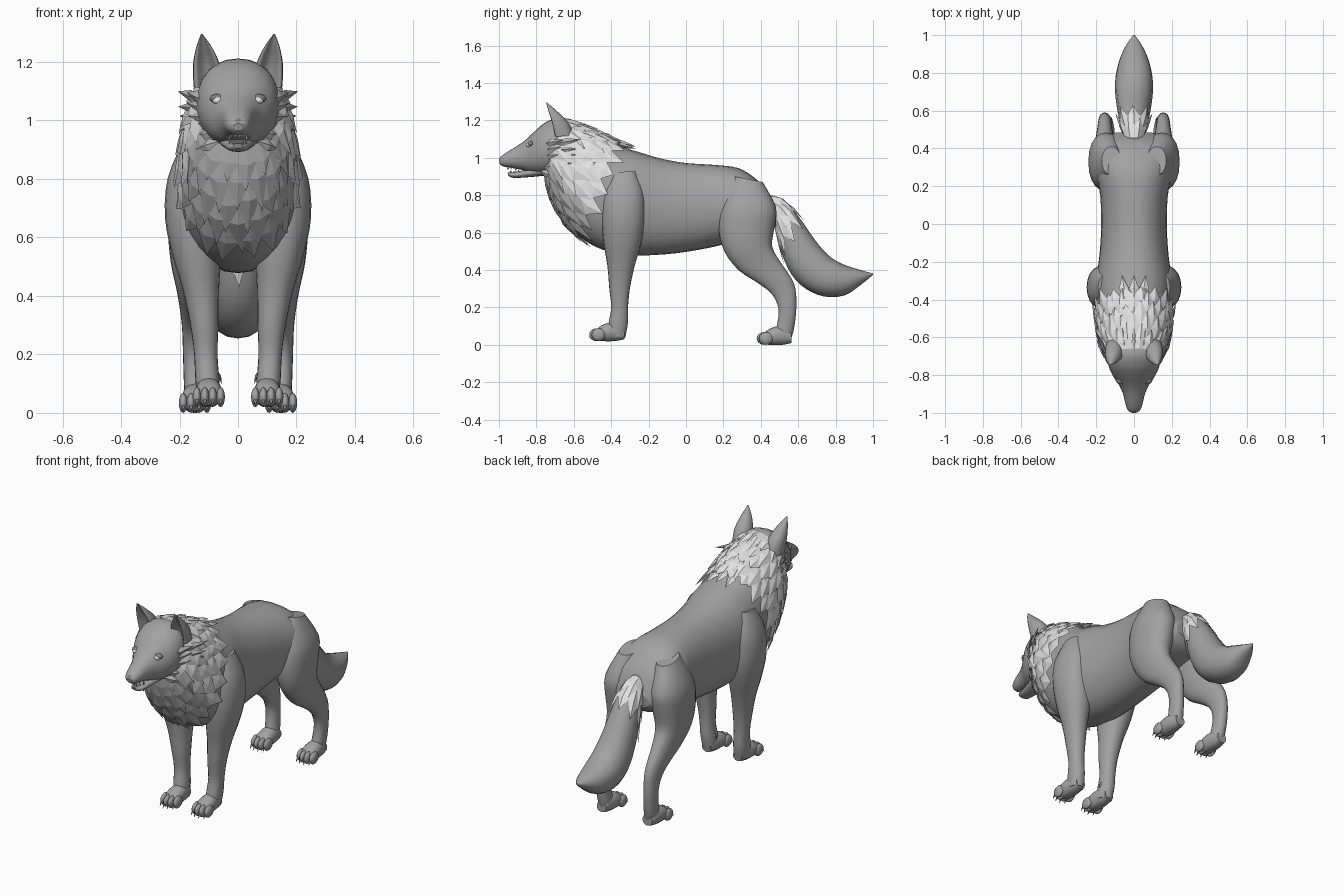
import bpy, bmesh, math, random
from mathutils import Vector, Matrix

if "Cube" in bpy.data.objects:
    bpy.data.objects.remove(bpy.data.objects["Cube"])

random.seed(4)


def mat(name, v):
    m = bpy.data.materials.new(name)
    m.diffuse_color = (v, v, v, 1)
    m.use_nodes = True
    m.node_tree.nodes["Principled BSDF"].inputs["Base Color"].default_value = m.diffuse_color
    return m


FUR = mat("grey fur", 0.36)
LIGHT = mat("pale fur", 0.76)
MID = mat("chest fur", 0.45)
DARK = mat("dark grey", 0.22)


def finish(name, bm, mats, mirror=False, smooth=True):
    bmesh.ops.recalc_face_normals(bm, faces=bm.faces)
    for f in bm.faces:
        f.smooth = smooth and len(f.verts) <= 4
    me = bpy.data.meshes.new(name)
    bm.to_mesh(me)
    bm.free()
    for m in mats:
        me.materials.append(m)
    ob = bpy.data.objects.new(name, me)
    bpy.context.collection.objects.link(ob)
    if mirror:
        ob.modifiers.new("mirror", "MIRROR").use_mirror_merge = False
    return ob


def ring_at(rings, t):
    """Catmull-Rom blend of ring tuples (x, y1, z1, y2, z2, half_width)."""
    n = len(rings) - 1
    i = min(int(t), n - 1)
    u = t - i
    p = [rings[max(0, min(n, i + k))] for k in (-1, 0, 1, 2)]
    return [0.5 * (2 * b + (c - a) * u + (2 * a - 5 * b + 4 * c - d) * u * u
                   + (3 * b - a - 3 * c + d) * u ** 3) for a, b, c, d in zip(*p)]


def surf(rings, t, a, grow=0.0, dent=0.0):
    x, y1, z1, y2, z2, w = ring_at(rings, t)
    c, s = math.cos(a), math.sin(a)
    c = math.copysign(abs(c) ** 0.92, c)
    s = math.copysign(abs(s) ** 0.92, s)
    c -= dent * max(0, c) ** 4
    d = Vector((0, y1 - y2, z1 - z2)) / 2
    h = d.length
    if h > 0:
        d *= (h + grow) / h
    return Vector((x + s * (w + grow), (y1 + y2) / 2, (z1 + z2) / 2)) + d * c


def add_loft(bm, rings, sides=20, steps=3, dent=0.0):
    count = (len(rings) - 1) * steps
    loops = [[bm.verts.new(surf(rings, j / steps, 2 * math.pi * i / sides, 0, dent))
              for i in range(sides)] for j in range(count + 1)]
    for A, B in zip(loops, loops[1:]):
        for i in range(sides):
            k = (i + 1) % sides
            bm.faces.new((A[i], A[k], B[k], B[i]))
    bm.faces.new(loops[0])
    bm.faces.new(loops[-1])


def loft(name, rings, mats, mirror=False, **kw):
    bm = bmesh.new()
    add_loft(bm, rings, **kw)
    return finish(name, bm, mats, mirror)


def add_ball(bm, loc, size, seg=12):
    bmesh.ops.create_uvsphere(bm, u_segments=seg, v_segments=8, radius=1,
                              matrix=Matrix.Translation(loc) @ Matrix.Diagonal((*size, 1)))


def add_spike(bm, base, tip, width, out):
    """Flattened pointed tuft with a raised middle."""
    base, tip, width, out = map(Vector, (base, tip, width, out))
    mid = base.lerp(tip, 0.45)
    b, t, l, r, o, i = [bm.verts.new(p) for p in
                        (base, tip, mid + width, mid - width, mid + out, mid - out)]
    for m in (o, i):
        for p, q in ((b, l), (l, t), (t, r), (r, b)):
            bm.faces.new((p, q, m))


def fur_collar(name, rings, layers, n, grow, chest_rule):
    """Overlapping zigzag fur layers that follow a lofted surface."""
    bm = bmesh.new()
    for k, (t0, t1, t2) in enumerate(layers):
        for i in range(n):
            a0, a1 = [2 * math.pi * (i + j + 0.5 * (k % 2)) / n for j in (-0.08, 1.08)]
            am = (a0 + a1) / 2
            tip_t = t2 + random.uniform(-0.15, 0.2)
            tm = t1 + random.uniform(-0.08, 0.08)
            pts = [surf(rings, t0, a0, 0.002), surf(rings, t0, am, 0.004),
                   surf(rings, t0, a1, 0.002), surf(rings, tm, a1, grow * 0.7),
                   surf(rings, tip_t, am + random.uniform(-0.06, 0.06), grow * 1.3),
                   surf(rings, tm, a0, grow * 0.7), surf(rings, tm, am, grow * 1.2)]
            v = [bm.verts.new(p) for p in pts]
            for q in ((0, 1, 6, 5), (1, 2, 3, 6), (5, 6, 4), (6, 3, 4)):
                f = bm.faces.new([v[j] for j in q])
                f.material_index = int(chest_rule and math.cos(am) < -0.35)
    return finish(name, bm, [LIGHT, MID], smooth=False)


# Neck and trunk: top edge, bottom edge, half width
BODY = [(0, -.66, 1.205, -.76, .92, .13), (0, -.55, 1.165, -.725, .80, .17),
        (0, -.43, 1.115, -.65, .66, .188), (0, -.34, 1.06, -.53, .55, .20),
        (0, -.25, 1.03, -.40, .495, .205), (0, -.13, .995, -.24, .478, .185),
        (0, 0, .972, -.05, .49, .174), (0, .15, .962, .13, .52, .178),
        (0, .28, .945, .25, .55, .20), (0, .37, .89, .35, .57, .212),
        (0, .44, .82, .43, .59, .19), (0, .485, .72, .48, .63, .10)]
loft("trunk", BODY, [FUR], sides=28)

# Head and lower jaw
HEAD = [(0, -.60, 1.18, -.64, .95, .11), (0, -.68, 1.212, -.72, .91, .14),
        (0, -.75, 1.19, -.77, .91, .132), (0, -.80, 1.15, -.82, .917, .108),
        (0, -.85, 1.102, -.86, .93, .078), (0, -.90, 1.065, -.90, .94, .058),
        (0, -.95, 1.035, -.95, .948, .046), (0, -.985, 1.01, -.98, .955, .034),
        (0, -1.0, .99, -.995, .967, .016)]
loft("head", HEAD, [FUR], sides=24)
loft("lower_jaw", [(0, -.76, .96, -.75, .905, .07), (0, -.86, .935, -.855, .895, .047),
                   (0, -.93, .922, -.925, .893, .034), (0, -.955, .922, -.95, .905, .014)],
     [FUR], sides=14)
bm = bmesh.new()
add_ball(bm, (0, -.978, .992), (.022, .02, .018))
finish("nose", bm, [DARK])
bm = bmesh.new()
for i in range(5):
    x = .006 + .008 * i
    y = -.955 + .02 * i * i / 4
    drop = .03 if i == 3 else .016
    add_spike(bm, (x, y, .958), (x, y, .95 - drop), (.004, 0, 0), (0, .004, 0))
    add_spike(bm, (x * .8, y + .015, .915), (x * .8, y + .015, .925 + drop * .5),
              (.004, 0, 0), (0, .004, 0))
finish("teeth", bm, [LIGHT], mirror=True, smooth=False)

# Eyes with dark lids
bm = bmesh.new()
add_ball(bm, (.066, -.838, 1.068), (.022, .016, .014))
finish("eyes", bm, [LIGHT], mirror=True)
bm = bmesh.new()
add_ball(bm, (.067, -.830, 1.075), (.030, .018, .016))
finish("eyelids", bm, [DARK], mirror=True)

# Ears, hollowed at the front
loft("ears", [(.102, -.735, 1.11, -.60, 1.12, .05), (.108, -.748, 1.19, -.63, 1.19, .046),
              (.116, -.752, 1.25, -.69, 1.25, .027), (.124, -.75, 1.295, -.743, 1.295, .003)],
     [FUR], mirror=True, dent=1.1)

# Tail
TAIL = [(0, .45, .80, .45, .70, .045), (0, .53, .765, .485, .60, .062),
        (0, .61, .675, .515, .48, .08), (0, .69, .56, .565, .375, .092),
        (0, .76, .48, .64, .30, .10), (0, .83, .435, .74, .258, .097),
        (0, .90, .41, .85, .265, .075), (0, .96, .392, .94, .325, .04),
        (0, 1.0, .382, 1.0, .374, .004)]
loft("tail", TAIL, [FUR], sides=16)
fur_collar("tail_base_fur", TAIL, [(.2, .8, 1.5), (.8, 1.5, 2.2)], 8, .01, False)

# Mane and chest fur
fur_collar("mane", BODY, [(2.1, 2.5, 3.15), (1.6, 2.0, 2.7), (1.0, 1.5, 2.1),
                          (.5, 1.0, 1.6), (0, .5, 1.05)], 18, .016, True)
bm = bmesh.new()
for i in range(5):
    u = i / 4
    for x in (-.045, 0, .045):
        dz = -.012 if x else 0
        add_spike(bm, (x, -.70 + .30 * u, 1.205 - .11 * u + dz),
                  (x * 1.4, -.55 + .28 * u, 1.185 - .125 * u + dz),
                  (.026, 0, 0), (0, .004, .014))
finish("crest_fur", bm, [LIGHT], smooth=False)

# Cheek tufts
bm = bmesh.new()
for row in range(2):
    for i in range(6):
        u = i / 5
        j = random.uniform(-.015, .015)
        add_spike(bm, (.122 - .045 * u - .015 * row, -.73 - .05 * row, 1.07 - .14 * u),
                  (.206 - .03 * u * u - .03 * row, -.57 - .09 * row - .04 * u + j,
                   1.09 - .18 * u + j),
                  (0, .005, .021), (.01, -.006, 0))
finish("cheek_fur", bm, [MID], mirror=True, smooth=False)

# Legs: front edge, back edge, half width
loft("front_legs", [(.15, -.40, .92, -.27, .93, .04), (.16, -.445, .80, -.225, .81, .08),
                    (.157, -.45, .67, -.22, .67, .093), (.142, -.44, .54, -.24, .54, .083),
                    (.127, -.42, .42, -.275, .42, .062), (.115, -.41, .30, -.30, .30, .048),
                    (.11, -.40, .20, -.31, .20, .04), (.105, -.415, .11, -.31, .12, .041),
                    (.10, -.42, .05, -.325, .04, .038)], [FUR], mirror=True)
loft("hind_legs", [(.12, .26, .90, .41, .87, .05), (.145, .19, .75, .48, .74, .09),
                   (.15, .175, .62, .475, .64, .09), (.155, .205, .50, .46, .53, .075),
                   (.155, .28, .40, .50, .45, .056), (.155, .385, .33, .555, .37, .043),
                   (.155, .46, .27, .585, .30, .036), (.155, .495, .19, .59, .20, .033),
                   (.15, .485, .10, .58, .10, .035), (.145, .47, .04, .565, .04, .036)],
     [FUR], mirror=True)


# Paws with toes and claws
def paw(name, x, heel, z):
    bm = bmesh.new()
    add_loft(bm, [(x, heel, z + .07, heel, z + .01, .03),
                  (x, heel - .06, z + .10, heel - .05, z, .043),
                  (x, heel - .12, z + .085, heel - .12, z, .047),
                  (x, heel - .155, z + .055, heel - .155, z + .008, .038)], sides=14)
    claws = bmesh.new()
    for i in range(4):
        o = i - 1.5
        tx = x + o * .027
        ty = heel - .155 + abs(o) * .012
        add_ball(bm, (tx, ty, z + .034), (.0155, .038, .034), 10)
        add_spike(claws, (tx, ty - .025, z + .036), (tx, ty - .05, z + .006),
                  (.006, 0, 0), (0, .006, .006))
    finish(name + "_paws", bm, [FUR], mirror=True)
    finish(name + "_claws", claws, [DARK], mirror=True, smooth=False)


paw("front", .10, -.33, .02)
paw("hind", .147, .565, 0.0)
bm = bmesh.new()
add_spike(bm, (.075, -.35, .15), (.055, -.365, .10), (0, .012, 0), (.008, 0, 0))
finish("dewclaws", bm, [DARK], mirror=True, smooth=False)
